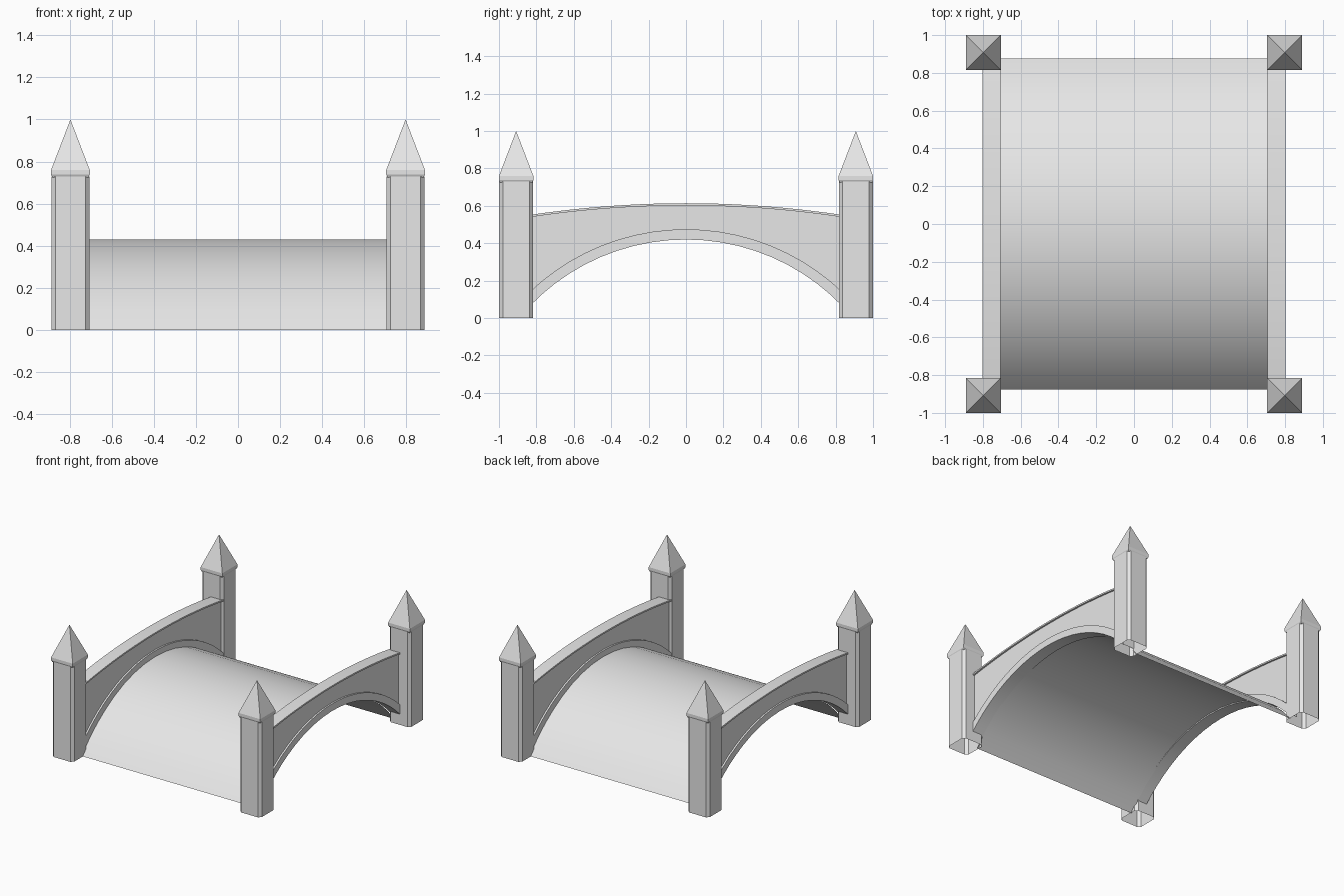
import bpy, bmesh
from math import sqrt, pi, asin, sin, cos

cube = bpy.data.objects.get("Cube")
if cube:
    bpy.data.objects.remove(cube, do_unlink=True)

stone = bpy.data.materials.new("pale_stone")
stone.use_nodes = True
stone.diffuse_color = (0.8, 0.8, 0.8, 1)
stone.node_tree.nodes["Principled BSDF"].inputs["Base Color"].default_value = (0.8, 0.8, 0.8, 1)


def finish(name, bm, smooth=False):
    bmesh.ops.recalc_face_normals(bm, faces=bm.faces)
    mesh = bpy.data.meshes.new(name)
    bm.to_mesh(mesh)
    bm.free()
    mesh.materials.append(stone)
    obj = bpy.data.objects.new(name, mesh)
    bpy.context.collection.objects.link(obj)
    if smooth:
        bpy.ops.object.select_all(action="DESELECT")
        obj.select_set(True)
        bpy.context.view_layer.objects.active = obj
        bpy.ops.object.shade_smooth_by_angle(angle=pi / 6)
    return obj


def arc(radius, top, reach, steps):
    """Points (y, z) along a circular arch peaking at z = top."""
    half = asin(reach / radius)
    angles = [half * (2 * i / steps - 1) for i in range(steps + 1)]
    return [(radius * sin(a), top - radius + radius * cos(a)) for a in angles]


def arched_slab(name, lower, upper, x0, x1):
    """Solid between two arches, spanning x0 to x1."""
    bm = bmesh.new()
    rows = []
    for (y0, z0), (y1, z1) in zip(lower, upper):
        rows.append([bm.verts.new(p) for p in
                     ((x0, y0, z0), (x1, y0, z0), (x1, y1, z1), (x0, y1, z1))])
    for a, b in zip(rows, rows[1:]):
        for i in range(4):
            j = (i + 1) % 4
            bm.faces.new((a[i], a[j], b[j], b[i]))
    bm.faces.new(rows[0])
    bm.faces.new(rows[-1])
    return finish(name, bm, True)


def square_ring(bm, cx, cy, z, half, cut=0):
    """Square outline, with cut corners if wanted."""
    points = []
    for sx, sy in ((1, 1), (-1, 1), (-1, -1), (1, -1)):
        corner = [(sx * half, sy * (half - cut)), (sx * (half - cut), sy * half)]
        if sx * sy < 0:
            corner.reverse()
        points += corner if cut else corner[:1]
    return [bm.verts.new((cx + x, cy + y, z)) for x, y in points]


def bridge(bm, a, b):
    for i in range(len(a)):
        j = (i + 1) % len(a)
        bm.faces.new((a[i], a[j], b[j], b[i]))


# Arched deck, a thin sheet
bm = bmesh.new()
rows = [[bm.verts.new((x, y, z)) for x in (-0.715, 0.715)]
        for y, z in arc(1.105, 0.43, 0.875, 16)]
for a, b in zip(rows, rows[1:]):
    bm.faces.new((a[0], a[1], b[1], b[0]))
finish("arched_deck", bm, True)

STEPS, REACH = 20, 0.84
rib_low = arc(1.159, 0.42, REACH, STEPS)
rib_top = arc(1.21, 0.475, REACH, STEPS)
coping_low = arc(5.6, 0.602, REACH, STEPS)
coping_top = arc(5.6, 0.614, REACH, STEPS)

for side, sx in (("left", 1), ("right", -1)):
    # Side wall with a projecting arch rib below and a coping on top
    arched_slab(side + "_arch_rib", rib_low, rib_top, sx * 0.707, sx * 0.803)
    arched_slab(side + "_parapet", rib_top, coping_low, sx * 0.72, sx * 0.79)
    arched_slab(side + "_coping", coping_low, coping_top, sx * 0.707, sx * 0.803)

    for end, sy in (("front", -1), ("back", 1)):
        cx, cy = sx * 0.797, sy * 0.908
        # Hollow post with cut corners, open underneath
        bm = bmesh.new()
        bridge(bm, square_ring(bm, cx, cy, 0, 0.091, 0.02),
               square_ring(bm, cx, cy, 0.73, 0.091, 0.02))
        finish(f"{end}_{side}_post", bm)

        # Pointed cap
        bm = bmesh.new()
        rings = [square_ring(bm, cx, cy, z, h)
                 for z, h in ((0.725, 0.086), (0.738, 0.092), (0.76, 0.092))]
        bm.faces.new(rings[0])
        bridge(bm, rings[0], rings[1])
        bridge(bm, rings[1], rings[2])
        tip = bm.verts.new((cx, cy, 1.0))
        for i in range(4):
            bm.faces.new((rings[2][i], rings[2][(i + 1) % 4], tip))
        finish(f"{end}_{side}_cap", bm)
